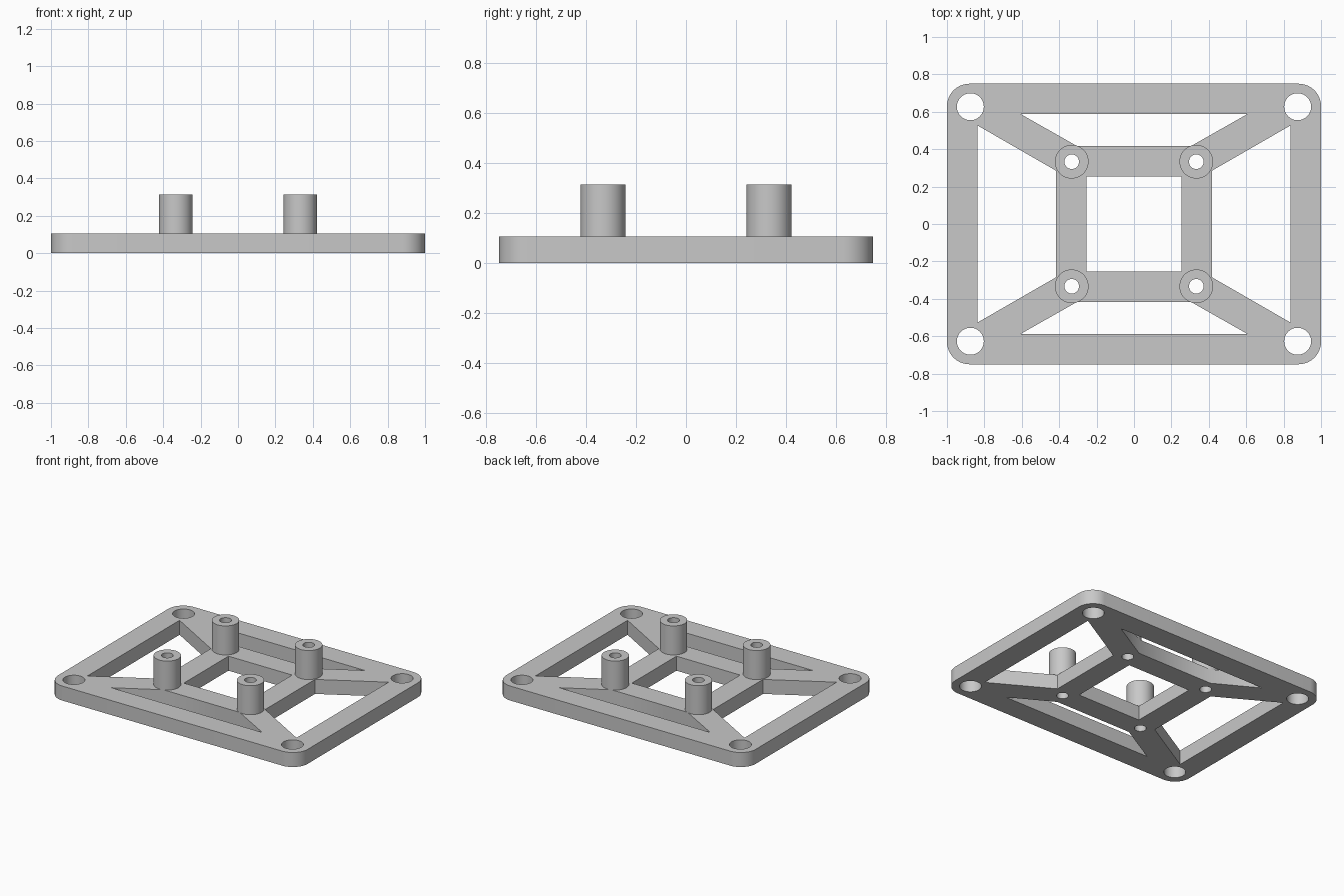
import bpy
from math import sin, cos, pi, radians

cube = bpy.data.objects.get("Cube")
if cube:
    bpy.data.objects.remove(cube, do_unlink=True)

grey = bpy.data.materials.new("plain grey")
grey.use_nodes = True
colour = (0.58, 0.58, 0.58, 1)
grey.diffuse_color = colour
grey.node_tree.nodes["Principled BSDF"].inputs["Base Color"].default_value = colour

PLATE_H, POST_TOP = 0.105, 0.315
POST, POST_R, BORE_R = 0.333, 0.09, 0.039
HOLE_X, HOLE_Y, HOLE_R = 0.875, 0.627, 0.072
SIGNS = [(1, 1), (-1, 1), (-1, -1), (1, -1)]


def circle(x, y, r, n=48):
    return [(x + r * cos(2 * pi * i / n), y + r * sin(2 * pi * i / n)) for i in range(n)]


def rectangle(x, y):
    return [(x * sx, y * sy) for sx, sy in SIGNS]


def rounded_rectangle(x, y, r, n=10):
    points = []
    for k, (sx, sy) in enumerate(SIGNS):
        for i in range(n + 1):
            a = radians(90) * (k + i / n)
            points.append((sx * (x - r) + r * cos(a), sy * (y - r) + r * sin(a)))
    return points


def extrude_profile(name, loops, z0, z1):
    """Solid between two heights; the first loop is the outline, the rest are holes."""
    curve = bpy.data.curves.new(name, "CURVE")
    curve.dimensions = "2D"
    curve.fill_mode = "BOTH"
    curve.extrude = (z1 - z0) / 2
    for loop in loops:
        spline = curve.splines.new("POLY")
        spline.points.add(len(loop) - 1)
        for point, (x, y) in zip(spline.points, loop):
            point.co = (x, y, 0, 1)
        spline.use_cyclic_u = True
    curve.materials.append(grey)
    obj = bpy.data.objects.new(name, curve)
    bpy.context.collection.objects.link(obj)
    obj.location.z = (z0 + z1) / 2
    bpy.ops.object.select_all(action="DESELECT")
    obj.select_set(True)
    bpy.context.view_layer.objects.active = obj
    bpy.ops.object.convert(target="MESH")
    bpy.ops.object.shade_smooth_by_angle(angle=radians(30))
    return bpy.context.object


# Frame plate: rounded outline, square window, trapezoid windows and screw holes
loops = [rounded_rectangle(1, 0.75, 0.12), rectangle(0.255, 0.255)]
for s in (1, -1):
    loops.append([(-0.605, s * 0.587), (0.605, s * 0.587), (0.305, s * 0.417), (-0.305, s * 0.417)])
    loops.append([(s * 0.837, -0.527), (s * 0.837, 0.527), (s * 0.417, 0.285), (s * 0.417, -0.285)])
for sx, sy in SIGNS:
    loops.append(circle(sx * HOLE_X, sy * HOLE_Y, HOLE_R))
    loops.append(circle(sx * POST, sy * POST, BORE_R))
extrude_profile("frame_plate", loops, 0, PLATE_H)

# Hollow standoff posts above the inner frame corners
for sx, sy in SIGNS:
    name = ("back" if sy > 0 else "front") + ("_left" if sx > 0 else "_right") + "_post"
    rings = [circle(sx * POST, sy * POST, POST_R), circle(sx * POST, sy * POST, BORE_R)]
    extrude_profile(name, rings, PLATE_H, POST_TOP)
